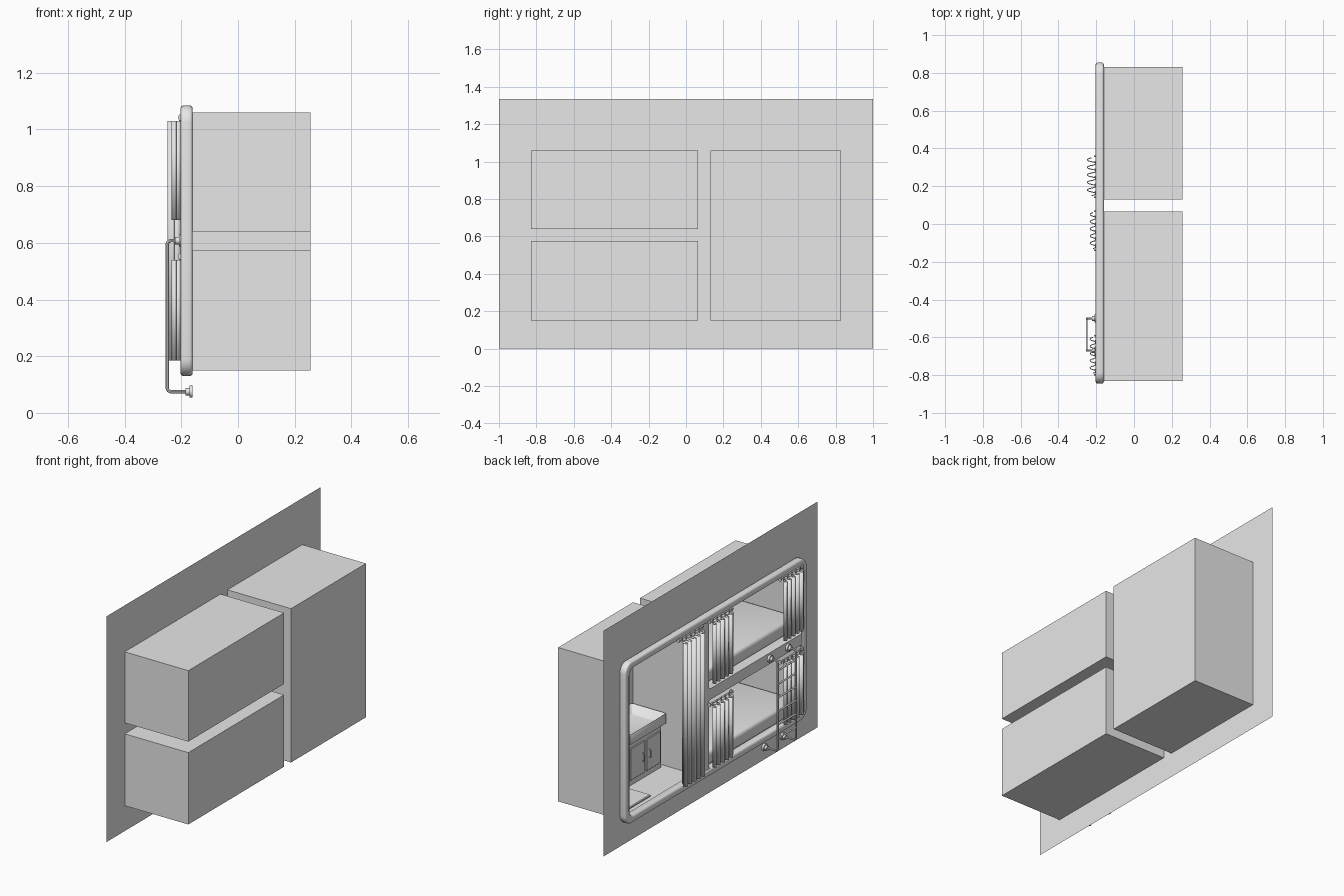
import bpy, bmesh, math
from mathutils import Matrix, Vector

if "Cube" in bpy.data.objects:
    bpy.data.objects.remove(bpy.data.objects["Cube"])

grey = bpy.data.materials.new("plain_grey")
grey.use_nodes = True
grey.diffuse_color = (0.8, 0.8, 0.8, 1)
grey.node_tree.nodes["Principled BSDF"].inputs["Base Color"].default_value = (0.8, 0.8, 0.8, 1)

WALL, BACK = -0.16, 0.256
# maps a flat outline (y, z) onto the wall plane, with depth along x
STAND = Matrix(((0, 0, 1, 0), (1, 0, 0, 0), (0, 1, 0, 0), (0, 0, 0, 1)))


def add(name, mesh, smooth=False):
    mesh.materials.clear()
    mesh.materials.append(grey)
    ob = bpy.data.objects.new(name, mesh)
    bpy.context.collection.objects.link(ob)
    if smooth:
        bpy.ops.object.select_all(action="DESELECT")
        ob.select_set(True)
        bpy.context.view_layer.objects.active = ob
        bpy.ops.object.shade_smooth_by_angle(angle=math.radians(35))
    return ob


def finish(name, bm, smooth=False):
    mesh = bpy.data.meshes.new(name)
    bm.to_mesh(mesh)
    bm.free()
    return add(name, mesh, smooth)


def box_bm(x, y, z):
    bm = bmesh.new()
    bmesh.ops.create_cube(bm, size=1)
    for v in bm.verts:
        v.co = [r[0] if c < 0 else r[1] for c, r in zip(v.co, (x, y, z))]
    return bm


def box(name, x, y, z, bevel=0, segments=3):
    bm = box_bm(x, y, z)
    if bevel:
        bmesh.ops.bevel(bm, geom=bm.edges[:], offset=bevel, segments=segments,
                        profile=0.5, affect="EDGES")
    return finish(name, bm, bevel > 0)


def rod(name, a, b, radius, sides=12):
    a, b = Vector(a), Vector(b)
    bm = bmesh.new()
    turn = (b - a).to_track_quat("Z", "Y").to_matrix().to_4x4()
    bmesh.ops.create_cone(bm, cap_ends=True, segments=sides, radius1=radius, radius2=radius,
                          depth=(b - a).length, matrix=Matrix.Translation((a + b) / 2) @ turn)
    return finish(name, bm, True)


def rounded_rect(y, z, r):
    if r == 0:
        return [(y[0], z[0]), (y[1], z[0]), (y[1], z[1]), (y[0], z[1])]
    pts = []
    for i, (cy, cz) in enumerate(((y[1] - r, z[1] - r), (y[0] + r, z[1] - r),
                                  (y[0] + r, z[0] + r), (y[1] - r, z[0] + r))):
        for k in range(7):
            a = math.radians(90 * i + 15 * k)
            pts.append((cy + r * math.cos(a), cz + r * math.sin(a)))
    return pts


def from_curve(name, curve, matrix):
    temp = bpy.data.objects.new(name + "_temp", curve)
    bpy.context.collection.objects.link(temp)
    bpy.context.view_layer.update()
    mesh = bpy.data.meshes.new_from_object(temp.evaluated_get(bpy.context.evaluated_depsgraph_get()))
    bpy.data.objects.remove(temp)
    mesh.transform(matrix)
    return add(name, mesh, True)


def plate(name, outlines, x0, x1, bevel=0):
    curve = bpy.data.curves.new(name, "CURVE")
    curve.dimensions, curve.fill_mode = "2D", "BOTH"
    for pts in outlines:
        s = curve.splines.new("POLY")
        s.points.add(len(pts) - 1)
        for p, (y, z) in zip(s.points, pts):
            p.co = (y, z, 0, 1)
        s.use_cyclic_u = True
    curve.extrude = (x1 - x0) / 2 - bevel
    curve.bevel_depth, curve.bevel_resolution, curve.offset = bevel, 2, -bevel
    return from_curve(name, curve, Matrix.Translation(((x0 + x1) / 2, 0, 0)) @ STAND)


def tube(name, points, radius):
    curve = bpy.data.curves.new(name, "CURVE")
    curve.dimensions, curve.bevel_depth, curve.bevel_resolution = "3D", radius, 2
    s = curve.splines.new("POLY")
    s.points.add(len(points) - 1)
    for p, co in zip(s.points, points):
        p.co = (*co, 1)
    return from_curve(name, curve, Matrix())


# Wall sheet with three openings, and an open-fronted shell behind each
rooms = {"washroom": ((0.13, 0.83), (0.15, 1.06)),
         "upper_bunk": ((-0.83, 0.065), (0.64, 1.06)),
         "lower_bunk": ((-0.83, 0.065), (0.15, 0.575))}
plate("wall_panel", [rounded_rect((-1, 1), (0, 1.335), 0)]
      + [rounded_rect(y, z, 0) for y, z in rooms.values()], WALL, WALL)
for name, (y, z) in rooms.items():
    bm = box_bm((WALL, BACK), y, z)
    bmesh.ops.delete(bm, geom=[f for f in bm.faces if f.normal.x < -0.5], context="FACES")
    finish(name + "_shell", bm)

# Front surround: face plate with openings and a raised rounded rim
rim_y, rim_z = (-0.845, 0.855), (0.13, 1.085)
openings = [rounded_rect((max(y[0], -0.8), min(y[1], 0.81)), (max(z[0], 0.17), min(z[1], 1.05)), 0.015)
            for y, z in rooms.values()]
plate("face_plate", [rounded_rect((-0.83, 0.84), (0.145, 1.07), 0.05)] + openings, -0.196, WALL)
plate("surround_rim", [rounded_rect(rim_y, rim_z, 0.06),
                       rounded_rect((-0.803, 0.813), (0.172, 1.043), 0.035)], -0.203, WALL, 0.011)


# Pleated curtains on short rails
def curtain(name, y0, y1, z0, z1, front):
    bm = bmesh.new()
    steps, folds, half = 60, 5, (-0.2 - front) / 2
    rows = []
    for k in range(steps + 1):
        t = k / steps
        wave = math.sin(2 * math.pi * folds * t)
        wave = math.copysign(abs(wave) ** 0.6, wave)
        x = front + half + (half - 0.003) * wave
        y = y0 + (y1 - y0) * t
        rows.append((bm.verts.new((x, y, z0)), bm.verts.new((x, y, z1))))
    for a, b in zip(rows, rows[1:]):
        bm.faces.new((a[0], b[0], b[1], a[1]))
    ob = finish(name, bm, True)
    mod = ob.modifiers.new("cloth_thickness", "SOLIDIFY")
    mod.thickness, mod.offset = 0.005, 0
    rz = z1 + 0.012
    rod(name + "_rail", (-0.2, y0 - 0.008, rz), (-0.2, y1 + 0.008, rz), 0.005)
    for end in (y0 - 0.012, y1 + 0.004):
        rod(name + "_rail_cap", (-0.2, end, rz), (-0.2, end + 0.008, rz), 0.012)
    for k in range(folds):
        y = y0 + (y1 - y0) * (k + 0.5) / folds
        rod(name + "_hook", (-0.205, y, z1 - 0.005), (-0.205, y, rz + 0.006), 0.004, 8)


curtain("washroom_curtain", 0.15, 0.35, 0.185, 1.03, -0.25)
for level, z0, z1 in (("upper", 0.68, 1.03), ("lower", 0.185, 0.54)):
    curtain(level + "_curtain_left", -0.13, 0.06, z0, z1, -0.235)
    curtain(level + "_curtain_right", -0.79, -0.6, z0, z1, -0.235)

# Mattresses
for level, z in (("upper", 0.64), ("lower", 0.15)):
    box(level + "_mattress", (-0.15, BACK - 0.003), (-0.825, 0.06), (z + 0.002, z + 0.085), 0.02)

# Ladder: two bent rails, round mounts and rungs
LX, top, low = -0.25, 0.608, 0.075
for side, y in (("left", -0.5), ("right", -0.67)):
    c = 0.012
    tube("ladder_rail_" + side, [(-0.2, y, top), (LX + c, y, top), (LX + c / 3, y, top - c / 3),
                                 (LX, y, top - c), (LX, y, low + c), (LX + c / 3, y, low + c / 3),
                                 (LX + c, y, low), (WALL, y, low)], 0.006)
    for z, x in ((top, -0.196), (low, WALL)):
        rod("ladder_mount_" + side, (x, y, z), (x - 0.012, y, z), 0.021, 20)
        rod("ladder_collar_" + side, (x - 0.012, y, z), (x - 0.026, y, z), 0.013, 16)
for k in range(6):
    z = 0.15 + k * 0.08
    rod("ladder_rung", (LX, -0.5, z), (LX, -0.67, z), 0.005)

# Washroom vanity: cabinet, doors, handles and basin
cy = 0.315
box("vanity_cabinet", (0.05, BACK - 0.003), (cy - 0.155, cy + 0.155), (0.152, 0.41))
for s in (-1, 1):
    ys = sorted((cy + s * 0.008, cy + s * 0.14))
    box("vanity_door", (0.042, 0.05), ys, (0.185, 0.375), 0.003, 1)
    tube("door_handle", [(0.042, cy + s * 0.03, 0.26), (0.03, cy + s * 0.03, 0.265),
                         (0.03, cy + s * 0.03, 0.305), (0.042, cy + s * 0.03, 0.31)], 0.003)
bm = box_bm((0.025, BACK - 0.003), (cy - 0.17, cy + 0.17), (0.41, 0.475))
rim = [f for f in bm.faces if f.normal.z > 0.5]
bmesh.ops.inset_region(bm, faces=rim, thickness=0.03)
bmesh.ops.translate(bm, verts=rim[0].verts[:], vec=(0, 0, -0.045))
bmesh.ops.scale(bm, verts=rim[0].verts[:], vec=(0.85, 0.85, 1),
                space=Matrix.Translation((-0.14, -cy, 0)))
bmesh.ops.bevel(bm, geom=bm.edges[:], offset=0.007, segments=2, profile=0.5, affect="EDGES")
finish("wash_basin", bm, True)
tube("faucet_spout", [(0.235, cy, 0.47), (0.235, cy, 0.55), (0.225, cy, 0.57),
                      (0.205, cy, 0.575), (0.165, cy, 0.565)], 0.008)

# Toilet and floor tray
box("floor_tray", (-0.12, 0.23), (0.5, 0.81), (0.152, 0.165), 0.004, 1)
box("toilet_tank", (-0.03, 0.15), (0.75, 0.825), (0.27, 0.46), 0.012)
for part, z0, z1, r0, r1 in (("toilet_bowl", 0.165, 0.285, 0.055, 0.085), ("toilet_seat", 0.285, 0.3, 0.09, 0.09)):
    bm = bmesh.new()
    bmesh.ops.create_cone(bm, cap_ends=True, segments=28, radius1=r0, radius2=r1, depth=z1 - z0,
                          matrix=Matrix.Translation((0.06, 0.67, (z0 + z1) / 2)))
    bmesh.ops.scale(bm, verts=bm.verts[:], vec=(1, 1.2, 1), space=Matrix.Translation((-0.06, -0.67, 0)))
    finish(part, bm, True)
